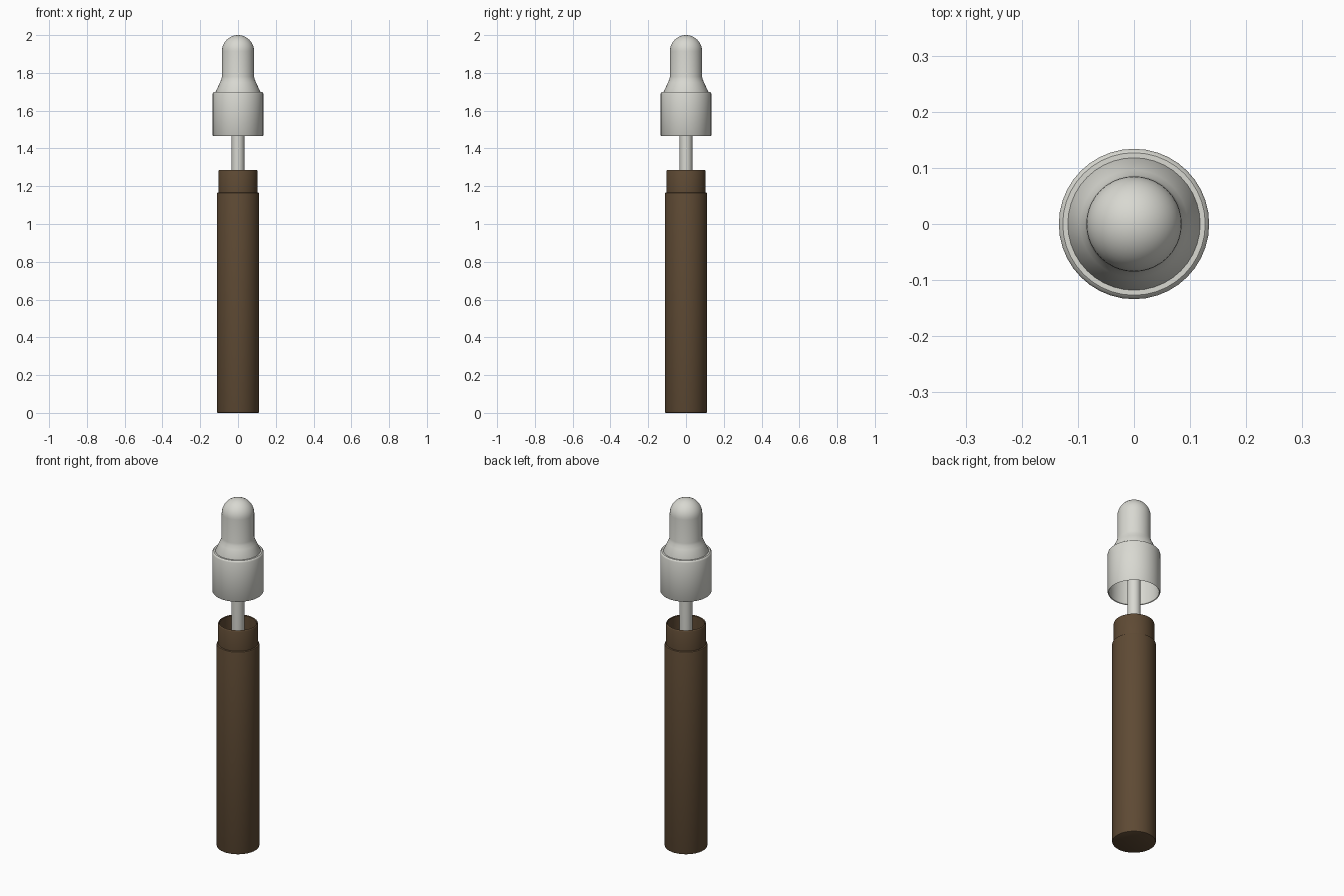
import bpy, bmesh, math

if "Cube" in bpy.data.objects:
    bpy.data.objects.remove(bpy.data.objects["Cube"])

SEG = 40


def material(name, rgb):
    m = bpy.data.materials.new(name)
    m.diffuse_color = (*rgb, 1)
    m.use_nodes = True
    m.node_tree.nodes["Principled BSDF"].inputs["Base Color"].default_value = m.diffuse_color
    return m


BROWN = material("amber brown", (0.112, 0.068, 0.034))
WHITE = material("off white", (0.69, 0.69, 0.64))


def lathe(name, profile, mat):
    """Revolve (radius, z) points about the z axis."""
    bm = bmesh.new()
    verts = [bm.verts.new((r, 0, z)) for r, z in profile]
    edges = [bm.edges.new(p) for p in zip(verts, verts[1:])]
    bmesh.ops.spin(bm, geom=verts + edges, cent=(0, 0, 0), axis=(0, 0, 1),
                   angle=math.tau, steps=SEG, use_duplicate=False)
    bmesh.ops.remove_doubles(bm, verts=bm.verts, dist=1e-5)
    bmesh.ops.recalc_face_normals(bm, faces=bm.faces)
    me = bpy.data.meshes.new(name)
    bm.to_mesh(me)
    bm.free()
    me.materials.append(mat)
    ob = bpy.data.objects.new(name, me)
    bpy.context.collection.objects.link(ob)
    bpy.ops.object.select_all(action='DESELECT')
    ob.select_set(True)
    bpy.context.view_layer.objects.active = ob
    bpy.ops.object.shade_smooth_by_angle(angle=math.radians(35))
    return ob


# Hollow bottle with a stepped neck
lathe("bottle", [
    (0, 0), (0.106, 0), (0.110, 0.002), (0.112, 0.008),
    (0.112, 1.158), (0.110, 1.165), (0.104, 1.168),
    (0.104, 1.279), (0.102, 1.284), (0.099, 1.286), (0.096, 1.282),
    (0.096, 0.02), (0, 0.02)], BROWN)

# Cap shell, open at the bottom
lathe("cap", [
    (0.128, 1.468), (0.131, 1.465), (0.134, 1.470),
    (0.134, 1.690), (0.132, 1.696), (0.127, 1.700), (0.118, 1.700),
    (0, 1.700), (0, 1.688), (0.128, 1.688), (0.128, 1.468)], WHITE)

# Rubber bulb: flared base, straight wall and domed top
dome = [(0.085 * math.cos(a), 1.915 + 0.085 * math.sin(a))
        for a in (math.pi / 2 * i / 10 for i in range(10))]
lathe("bulb", [(0, 1.695), (0.118, 1.695), (0.118, 1.700), (0.096, 1.748),
               (0.088, 1.766), (0.085, 1.780)] + dome + [(0, 2.0)], WHITE)

# Glass pipette reaching down into the bottle, with a tapered open tip
lathe("pipette", [
    (0.034, 1.690), (0.034, 0.56), (0.030, 0.52), (0.014, 0.46), (0.012, 0.40),
    (0.008, 0.40), (0.010, 0.46), (0.026, 0.52), (0.030, 0.56),
    (0.030, 1.690), (0.034, 1.690)], WHITE)
